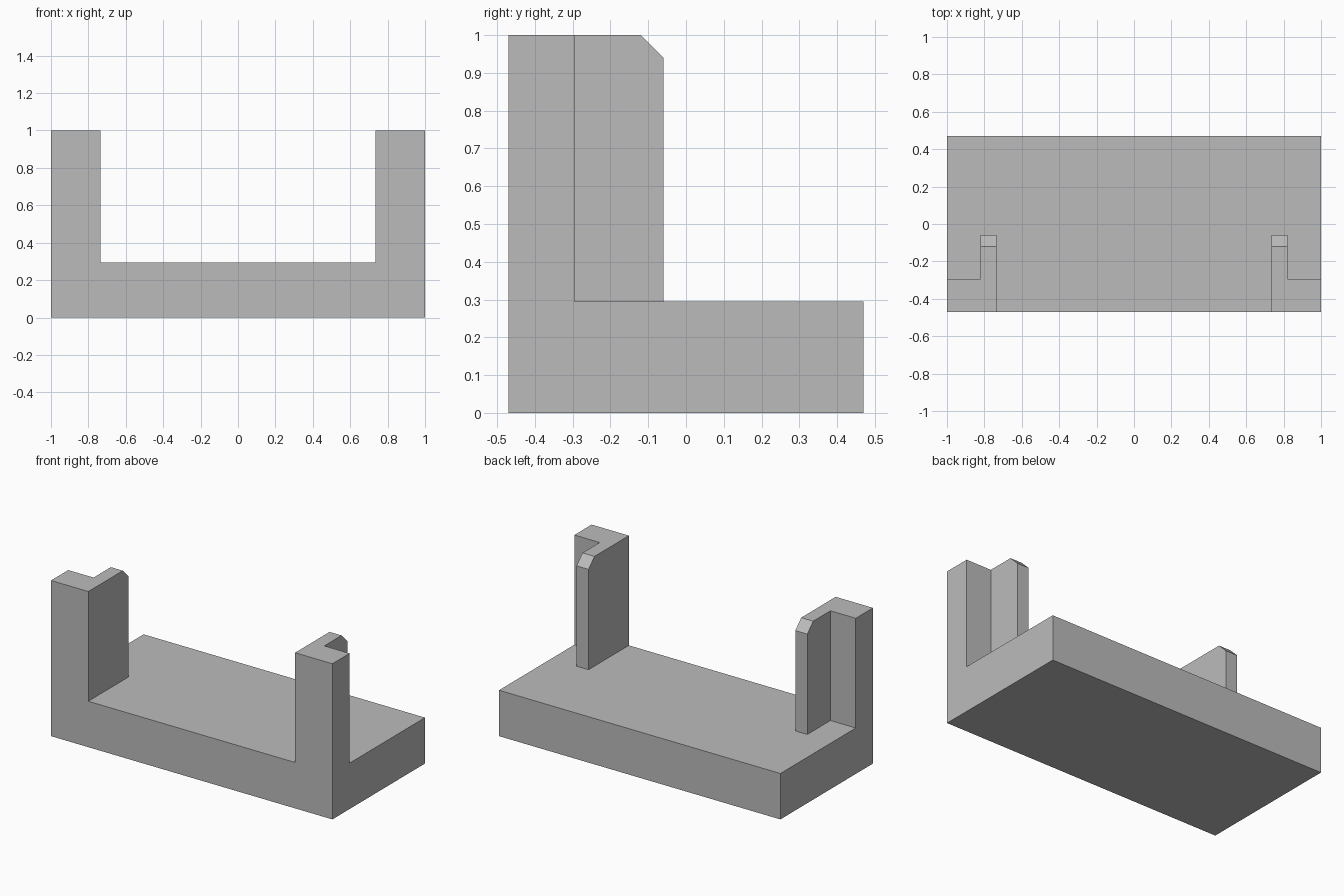
import bpy
import bmesh

if "Cube" in bpy.data.objects:
    bpy.data.objects.remove(bpy.data.objects["Cube"], do_unlink=True)

HALF_X, HALF_Y = 1.0, 0.47
BASE_TOP, TOP = 0.295, 1.0
INNER, FIN_OUTER = 0.735, 0.82
PLATE_BACK, FIN_BACK = -0.295, -0.06
CHAMFER = 0.06

grey = bpy.data.materials.new("plain grey")
grey.use_nodes = True
grey.diffuse_color = (0.5, 0.5, 0.5, 1)
grey.node_tree.nodes["Principled BSDF"].inputs["Base Color"].default_value = (0.5, 0.5, 0.5, 1)


def extrude_outline(name, outline, z0, z1, chamfer=0):
    """Extrude a plan outline upwards, optionally chamfering its top rear edge."""
    bm = bmesh.new()
    face = bm.faces.new([bm.verts.new((x, y, z0)) for x, y in outline])
    top = bmesh.ops.extrude_face_region(bm, geom=[face])["geom"]
    top_verts = [v for v in top if isinstance(v, bmesh.types.BMVert)]
    bmesh.ops.translate(bm, vec=(0, 0, z1 - z0), verts=top_verts)
    bmesh.ops.recalc_face_normals(bm, faces=bm.faces)
    if chamfer:
        rear = max(y for x, y in outline)
        edges = [e for e in bm.edges
                 if all(abs(v.co.y - rear) < 1e-4 and abs(v.co.z - z1) < 1e-4 for v in e.verts)]
        bmesh.ops.bevel(bm, geom=edges, offset=chamfer, segments=1, affect='EDGES')
    mesh = bpy.data.meshes.new(name)
    bm.to_mesh(mesh)
    bm.free()
    mesh.materials.append(grey)
    obj = bpy.data.objects.new(name, mesh)
    bpy.context.collection.objects.link(obj)
    return obj


# Base slab
base = extrude_outline("stand_base", [(-HALF_X, -HALF_Y), (HALF_X, -HALF_Y),
                                      (HALF_X, HALF_Y), (-HALF_X, HALF_Y)], 0, BASE_TOP)

# L-shaped corner posts: front plate plus a chamfered inner fin, mirrored and fused to the base
for side, label in ((1, "left"), (-1, "right")):
    outline = [(INNER, -HALF_Y), (HALF_X, -HALF_Y), (HALF_X, PLATE_BACK),
               (FIN_OUTER, PLATE_BACK), (FIN_OUTER, FIN_BACK), (INNER, FIN_BACK)]
    post = extrude_outline(label + "_post", [(side * x, y) for x, y in outline],
                           BASE_TOP / 2, TOP, CHAMFER)
    post.hide_render = True
    fuse = base.modifiers.new("fuse_" + label, 'BOOLEAN')
    fuse.operation = 'UNION'
    fuse.solver = 'EXACT'
    fuse.object = post
    bpy.context.view_layer.objects.active = base
    bpy.ops.object.modifier_apply(modifier=fuse.name)
    bpy.data.objects.remove(post, do_unlink=True)

# Merge coplanar faces left by the union
bm = bmesh.new()
bm.from_mesh(base.data)
bmesh.ops.remove_doubles(bm, verts=bm.verts, dist=0.0001)
bmesh.ops.dissolve_limit(bm, angle_limit=0.01, verts=bm.verts, edges=bm.edges)
bm.to_mesh(base.data)
bm.free()
